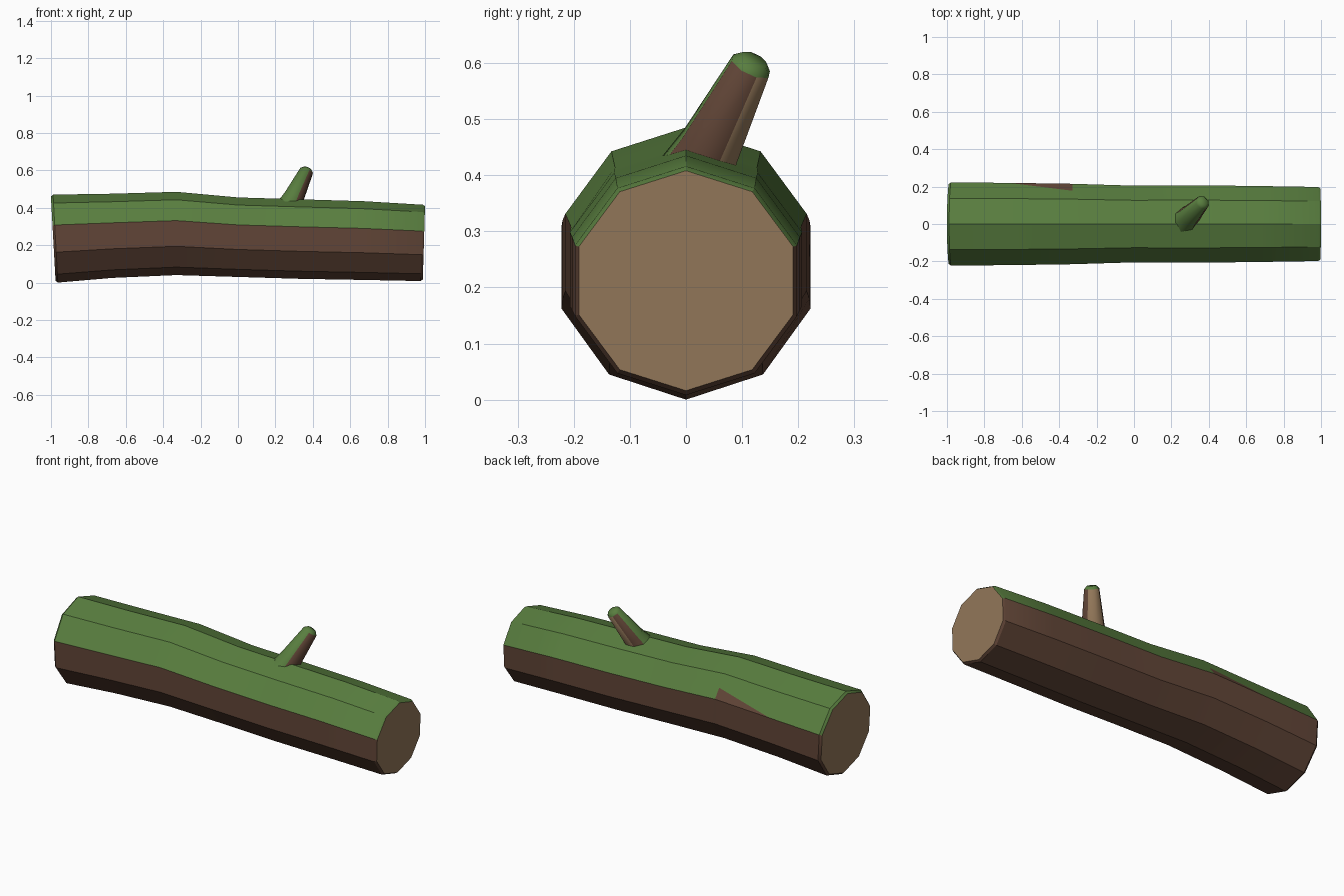
import bpy, bmesh, math
from mathutils import Vector

if "Cube" in bpy.data.objects:
    bpy.data.objects.remove(bpy.data.objects["Cube"])


def material(name, rgb):
    m = bpy.data.materials.new(name)
    m.diffuse_color = (*rgb, 1)
    m.use_nodes = True
    m.node_tree.nodes["Principled BSDF"].inputs["Base Color"].default_value = m.diffuse_color
    return m


BARK, MOSS, WOOD = 0, 1, 2
mats = [material("bark", (0.12, 0.06, 0.038)),
        material("moss", (0.10, 0.21, 0.05)),
        material("cut_wood", (0.29, 0.185, 0.10))]


def loft(bm, rings, pick):
    """Skin a list of rings; pick(side, segment) gives the material."""
    vs = [[bm.verts.new(p) for p in r] for r in rings]
    n = len(rings[0])
    for s in range(len(vs) - 1):
        for i in range(n):
            j = (i + 1) % n
            f = bm.faces.new((vs[s][i], vs[s][j], vs[s + 1][j], vs[s + 1][i]))
            f.material_index = pick(i, s)
    return vs, bm.faces.new(vs[0][::-1]), bm.faces.new(vs[-1])


def finish(name, bm, angle):
    bmesh.ops.recalc_face_normals(bm, faces=bm.faces[:])
    mesh = bpy.data.meshes.new(name)
    bm.to_mesh(mesh)
    bm.free()
    for m in mats:
        mesh.materials.append(m)
    ob = bpy.data.objects.new(name, mesh)
    bpy.context.collection.objects.link(ob)
    bpy.ops.object.select_all(action='DESELECT')
    ob.select_set(True)
    bpy.context.view_layer.objects.active = ob
    bpy.ops.object.shade_smooth_by_angle(angle=math.radians(angle))


# Log: ten-sided, gently bowed; x, bottom z, top z, half width, end tilt
stations = [(-0.988, 0.010, 0.460, 0.212, -0.055),
            (-0.976, 0.000, 0.470, 0.222, -0.055),
            (-0.67, 0.025, 0.475, 0.220, 0),
            (-0.33, 0.040, 0.485, 0.215, 0),
            (0.0, 0.030, 0.455, 0.205, 0),
            (0.33, 0.020, 0.445, 0.207, 0),
            (0.67, 0.014, 0.435, 0.203, 0),
            (0.982, 0.008, 0.416, 0.198, 0.03),
            (0.994, 0.016, 0.408, 0.191, 0.03)]
rings = []
for x, lo, hi, w, tilt in stations:
    ring = []
    for i in range(10):
        a = math.radians(18 + 36 * i)
        dz = (hi - lo) / 2 * math.sin(a)
        ring.append((x + tilt * dz, w / math.cos(math.radians(18)) * math.cos(a),
                     (lo + hi) / 2 + dz))
    rings.append(ring)

bm = bmesh.new()
# The four upper sides carry moss
vs, cap_a, cap_b = loft(bm, rings, lambda i, s: MOSS if i < 4 else BARK)
cap_a.material_index = cap_b.material_index = WOOD

# Bare wedge of bark on the back of the mossy side
a, b, d = vs[2][0], vs[3][0], vs[3][1]
edge = bm.edges.get((b, d))
_, mid = bmesh.utils.edge_split(edge, b, 0.45)
face = next(f for f in a.link_faces if mid in f.verts and b in f.verts)
bmesh.utils.face_split(face, a, mid)
for f in b.link_faces:
    if a in f.verts and mid in f.verts:
        f.material_index = BARK
finish("log", bm, 30)

# Branch stub: tapered, leaning back and right, sunk into the log
base, tip = Vector((0.27, 0.015, 0.395)), Vector((0.372, 0.122, 0.607))
axis = (tip - base).normalized()
up = Vector((-1, -1, 0))
up = (up - axis * up.dot(axis)).normalized()
side = axis.cross(up)
SIDES = 8
rings = []
for t, r in ((0, 0.072), (0.27, 0.058), (0.94, 0.039), (1.0, 0.024)):
    c = base.lerp(tip, t)
    rings.append([c + r * (math.cos(k) * up + math.sin(k) * side)
                  for k in (2 * math.pi * (i + 0.5) / SIDES for i in range(SIDES))])


def stub_colour(i, s):
    if s == 2 or i in (6, 7, 0):      # tip rim and upper side
        return MOSS
    return WOOD if i in (3, 4) else BARK


bm = bmesh.new()
_, _, top = loft(bm, rings, stub_colour)
top.material_index = MOSS
finish("branch_stub", bm, 50)
